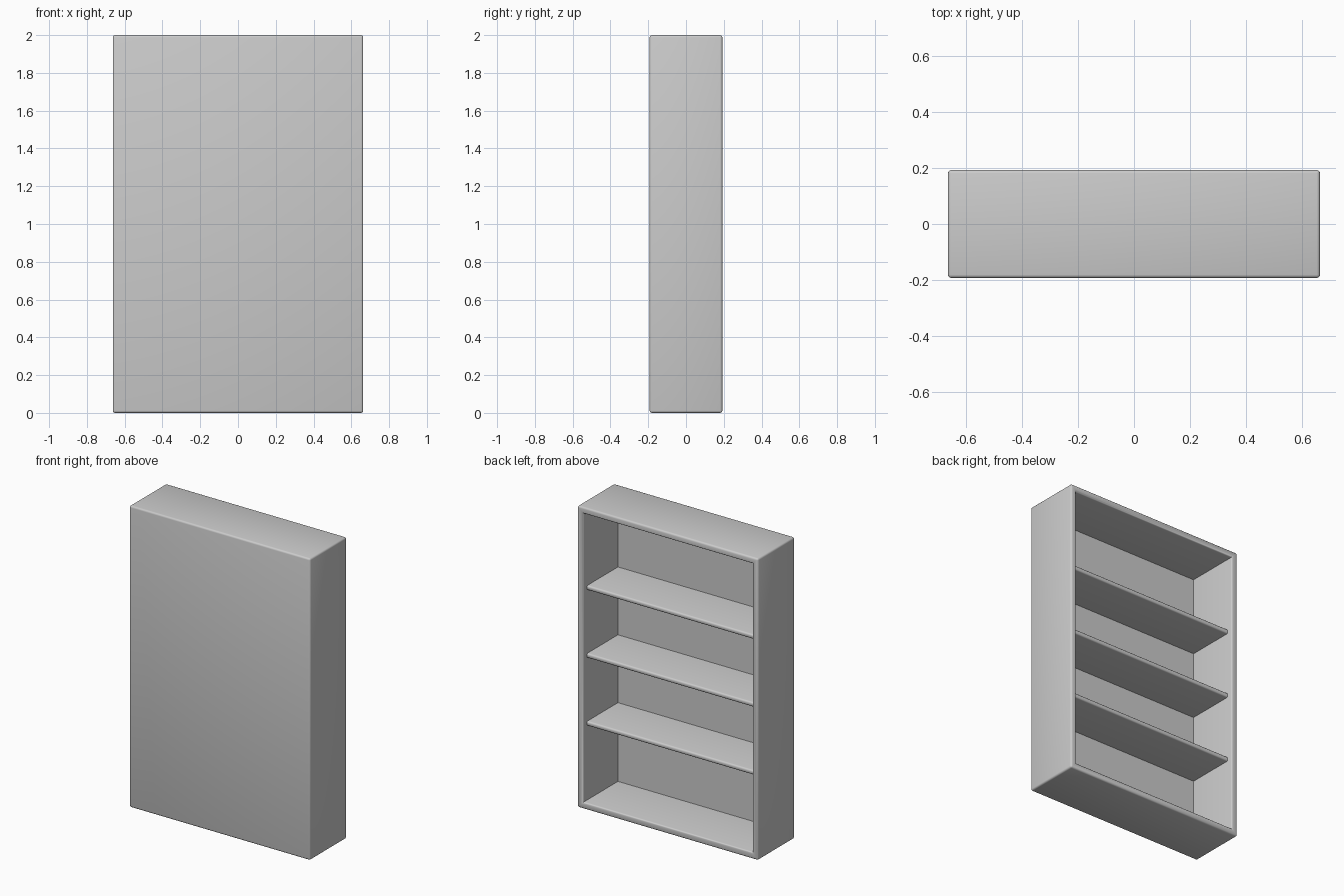
import bpy, bmesh
from mathutils import Vector

if "Cube" in bpy.data.objects:
    bpy.data.objects.remove(bpy.data.objects["Cube"])

W, D, H = 1.326, 0.385, 2.0   # outer size
T = 0.043                     # wall thickness
PANEL = 0.02                  # thickness of the closed face
SHELF = 0.03                  # shelf thickness
RECESS = 0.04                 # shelf setback from the opening


def box(size, centre):
    bm = bmesh.new()
    bmesh.ops.create_cube(bm, size=1.0)
    for v in bm.verts:
        v.co = Vector(a * b for a, b in zip(v.co, size)) + Vector(centre)
    return bm


def finish(bm, name, width, edges):
    bmesh.ops.bevel(bm, geom=edges, offset=width, segments=3,
                    profile=0.5, affect='EDGES', clamp_overlap=True)
    bmesh.ops.recalc_face_normals(bm, faces=bm.faces)
    mesh = bpy.data.meshes.new(name)
    bm.to_mesh(mesh)
    bm.free()
    obj = bpy.data.objects.new(name, mesh)
    bpy.context.collection.objects.link(obj)
    bpy.ops.object.select_all(action='DESELECT')
    obj.select_set(True)
    bpy.context.view_layer.objects.active = obj
    bpy.ops.object.shade_smooth_by_angle(angle=0.6)
    return obj


# Cabinet: a box hollowed out from its open +y side
bm = box((W, D, H), (0, 0, H / 2))
open_face = max(bm.faces, key=lambda f: f.calc_center_median().y)
bmesh.ops.inset_region(bm, faces=[open_face], thickness=T, use_even_offset=True)
floor = bmesh.ops.extrude_discrete_faces(bm, faces=[open_face])['faces'][0]
bmesh.ops.translate(bm, vec=(0, PANEL - D, 0), verts=floor.verts)


# Round the outer edges and the inner rim, keep the cavity corners sharp
def outside(v):
    return abs(v.co.x) > W / 2 - 1e-4


def on_rim(v):
    return v.co.y > D / 2 - 1e-4


edges = [e for e in bm.edges
         if all(outside(v) for v in e.verts)
         or all(on_rim(v) and not outside(v) for v in e.verts)]
finish(bm, "cabinet", 0.012, edges)

# Shelves with a rounded exposed edge
y0, y1 = -D / 2 + PANEL / 2, D / 2 - RECESS
for i, z in enumerate((0.55, 1.0, 1.45)):
    bm = box((W - T, y1 - y0, SHELF), (0, (y0 + y1) / 2, z))
    lip = [e for e in bm.edges
           if all(v.co.y > y1 - 1e-4 for v in e.verts)
           and abs(e.verts[0].co.z - e.verts[1].co.z) < 1e-4]
    finish(bm, f"shelf_{i + 1}", 0.011, lip)
